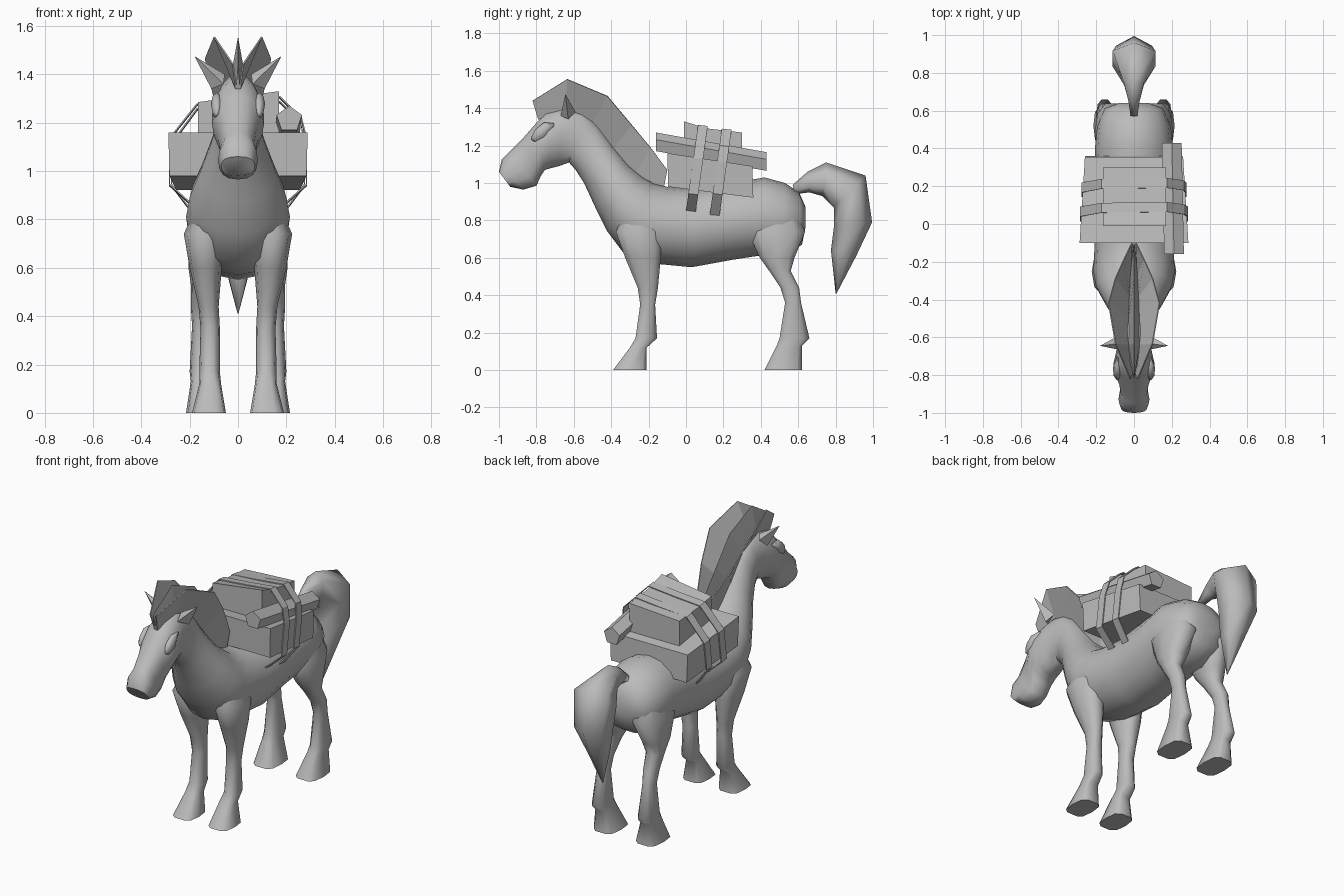
import bpy, bmesh, math
from mathutils import Vector as V

if "Cube" in bpy.data.objects:
    bpy.data.objects.remove(bpy.data.objects["Cube"])

grey = bpy.data.materials.new("plain_grey")
grey.diffuse_color = (0.5, 0.5, 0.5, 1)
grey.use_nodes = True
grey.node_tree.nodes["Principled BSDF"].inputs["Base Color"].default_value = grey.diffuse_color


def make(name, verts, faces, smooth=None, thick=0):
    """Mesh object from points and faces, optionally thickened and smoothed."""
    me = bpy.data.meshes.new(name)
    me.from_pydata([tuple(v) for v in verts], [], faces)
    bm = bmesh.new()
    bm.from_mesh(me)
    bmesh.ops.recalc_face_normals(bm, faces=bm.faces)
    bm.to_mesh(me)
    bm.free()
    me.materials.append(grey)
    ob = bpy.data.objects.new(name, me)
    bpy.context.collection.objects.link(ob)
    if thick:
        mod = ob.modifiers.new("thickness", 'SOLIDIFY')
        mod.thickness, mod.offset = thick, 0
    if smooth:
        bpy.ops.object.select_all(action='DESELECT')
        ob.select_set(True)
        bpy.context.view_layer.objects.active = ob
        bpy.ops.object.shade_smooth_by_angle(angle=math.radians(smooth))
    return ob


def loft(name, rings, smooth=None):
    """Skin over rings that all have the same number of points, capped at both ends."""
    n = len(rings[0])
    verts = [p for r in rings for p in r]
    faces = [(i * n + j, i * n + (j + 1) % n, (i + 1) * n + (j + 1) % n, (i + 1) * n + j)
             for i in range(len(rings) - 1) for j in range(n)]
    faces += [tuple(range(n)), tuple(range(len(verts) - n, len(verts)))]
    return make(name, verts, faces, smooth)


def power(x, p):
    return math.copysign(abs(x) ** p, x)


def profile_ring(ty, tz, by, bz, hw, n, p=1):
    """Oval ring spanning a top and a bottom profile point; p below 1 makes it boxier."""
    top, bot = V((0, ty, tz)), V((0, by, bz))
    mid, half = (top + bot) / 2, (top - bot) / 2
    return [mid + half * power(math.cos(a), p) + V((hw * power(math.sin(a), p), 0, 0))
            for a in (2 * math.pi * k / n for k in range(n))]


# torso, neck and head: top y, z / bottom y, z / half width
body = [
    (.64, .87, .64, .77, .08), (.605, .95, .62, .67, .155), (.53, 1.0, .50, .60, .195),
    (.42, 1.03, .38, .61, .207), (.25, 1.0, .25, .59, .20), (.05, .97, .03, .55, .205),
    (-.10, .98, -.18, .57, .21), (-.18, 1.0, -.33, .62, .215), (-.24, 1.04, -.42, .74, .20),
    (-.31, 1.10, -.485, .87, .16), (-.39, 1.20, -.545, 1.0, .115), (-.47, 1.31, -.59, 1.07, .088),
    (-.55, 1.385, -.625, 1.11, .08), (-.65, 1.405, -.68, 1.09, .092), (-.75, 1.375, -.72, 1.08, .108),
    (-.81, 1.31, -.755, 1.07, .107), (-.88, 1.23, -.775, 1.04, .082), (-.95, 1.16, -.80, .985, .072),
    (-.985, 1.125, -.87, .965, .082), (-1.0, 1.06, -.94, .98, .07)]
loft("body_and_head", [profile_ring(*r, 16, .8 if r[0] < -.86 else 1) for r in body], 50)

# tail: a pointed, curling tuft
tail = [
    (.57, .99, .58, .94, .02), (.65, 1.06, .66, .95, .035), (.75, 1.11, .73, .93, .06),
    (.96, 1.04, .79, .87, .13), (.995, .79, .79, .76, .11), (.91, .61, .775, .64, .065),
    (.805, .41, .80, .41, .002)]
loft("tail", [profile_ring(*r, 6) for r in tail], 85)

# legs: height, front y, back y, inner x, outer x
front = [
    (.88, -.31, -.20, .08, .16), (.74, -.375, -.13, .05, .224), (.60, -.325, -.135, .067, .20),
    (.44, -.258, -.15, .08, .163), (.35, -.245, -.165, .075, .155), (.17, -.27, -.155, .075, .16),
    (.12, -.30, -.21, .07, .16), (0, -.39, -.21, .05, .19)]
rear = [
    (.90, .42, .57, .06, .15), (.74, .33, .637, .03, .208), (.60, .395, .58, .07, .205),
    (.53, .445, .56, .10, .195), (.44, .505, .605, .115, .195), (.36, .53, .615, .12, .19),
    (.17, .50, .66, .11, .20), (.13, .485, .62, .11, .195), (0, .42, .62, .07, .215)]


def leg(name, sections, side):
    rings = []
    for z, y0, y1, x0, x1 in sections:
        # oval above, boxier towards the hoof
        p = .6 if z < .15 else .85
        ring = []
        for k in range(10):
            a = 2 * math.pi * (k + .5) / 10
            u = power(math.cos(a), p) / math.cos(math.pi / 10) ** p
            ring.append(V((side * ((x0 + x1) / 2 + power(math.sin(a), p) * (x1 - x0) / 2),
                           (y0 + y1) / 2 + u * (y1 - y0) / 2, z)))
        rings.append(ring)
    loft(name, rings, 50)


for side, tag in ((-1, "left"), (1, "right")):
    leg("front_leg_" + tag, front, side)
    leg("rear_leg_" + tag, rear, side)
    # ear: leaf shaped cone pointing outwards
    ear = [(.06, -.67, 1.36), (.055, -.63, 1.40), (.08, -.59, 1.38), (.11, -.63, 1.34),
           (.18, -.645, 1.475)]
    make("ear_" + tag, [(side * x, y, z) for x, y, z in ear],
         [(0, 1, 4), (1, 2, 4), (2, 3, 4), (3, 0, 4), (3, 2, 1, 0)], 30)
    # low brow bulge over the eye
    loft("brow_" + tag, [[V((side * (.088 + .024 * r * math.cos(a)),
                             -.775 + t, 1.27 + .6 * t + .045 * r * math.sin(a)))
                          for a in (math.pi * k / 4 for k in range(8))]
                         for t, r in ((-.05, .2), (-.03, .8), (.015, 1), (.07, .2))], 80)

# mane: two leaning fins and a wedge shaped middle ridge
# root y, z / edge y, z / sideways spread of the edge / half width of the root
mane = [
    (-.79, 1.34, -.82, 1.44, .02, .008), (-.64, 1.39, -.635, 1.555, .098, .03),
    (-.50, 1.33, -.42, 1.465, .135, .03), (-.39, 1.18, -.29, 1.31, .10, .025),
    (-.27, 1.05, -.19, 1.19, .055, .02), (-.12, .97, -.10, 1.07, .012, .006)]
for side, tag in ((-1, "left"), (1, "right")):
    pts = []
    for y, z, ey, ez, spread, root in mane:
        pts += [(side * root, y, z), (side * spread, ey, ez)]
    make("mane_" + tag, pts, [(2 * i, 2 * i + 1, 2 * i + 3, 2 * i + 2) for i in range(len(mane) - 1)],
         thick=.006)
loft("mane_middle", [[(-r, y, z), (0, ey, ez), (r, y, z)] for y, z, ey, ez, s, r in mane])

# wide lower load, tilted down to the rear: y, top z, bottom z, half width
lower = [(-.10, 1.16, .98, .288), (.355, 1.09, .922, .26)]
loft("lower_load", [[(-w, y, t), (w, y, t), (w * .985, y + .005, b), (-w * .985, y + .005, b)]
                    for y, t, b, w in lower])

# upper bundle with a sagging top: y, left top z, right top z
upper = [(-.01, 1.285, 1.33), (.11, 1.265, 1.292), (.30, 1.25, 1.27)]
loft("upper_bundle", [[(-.165, y, zl), (.17, y, zr), (.17, y, 1.08), (-.165, y, 1.08)]
                      for y, zl, zr in upper])

# five sided bedroll lashed on the right
roll = []
for cx, cy, cz in ((.212, -.16, 1.215), (.20, .43, 1.11)):
    roll.append([V((cx + .055 * math.sin(a), cy, cz + .055 * math.cos(a)))
                 for a in (2 * math.pi * k / 5 for k in range(5))])
loft("bedroll", roll)

# two slanted straps hugging the load and running down to the flanks
for i, (y0, low, w) in enumerate(((.06, .84, .283), (.19, .80, .275))):
    drop = .02 * i
    path = [(-.165, low), (-w, .945), (-w, 1.135 - drop), (-.17, 1.277 - drop), (0, 1.29 - drop),
            (.173, 1.308 - drop), (.262, 1.22 - drop), (w, 1.135 - drop), (w, .945), (.165, low)]
    pts = []
    for x, z in path:
        y = y0 + (z - 1.28) * .14
        pts += [(x, y, z), (x, y + .052, z - .006)]
    make("strap_%d" % (i + 1), pts,
         [(2 * k, 2 * k + 1, 2 * k + 3, 2 * k + 2) for k in range(len(path) - 1)], thick=.006)
